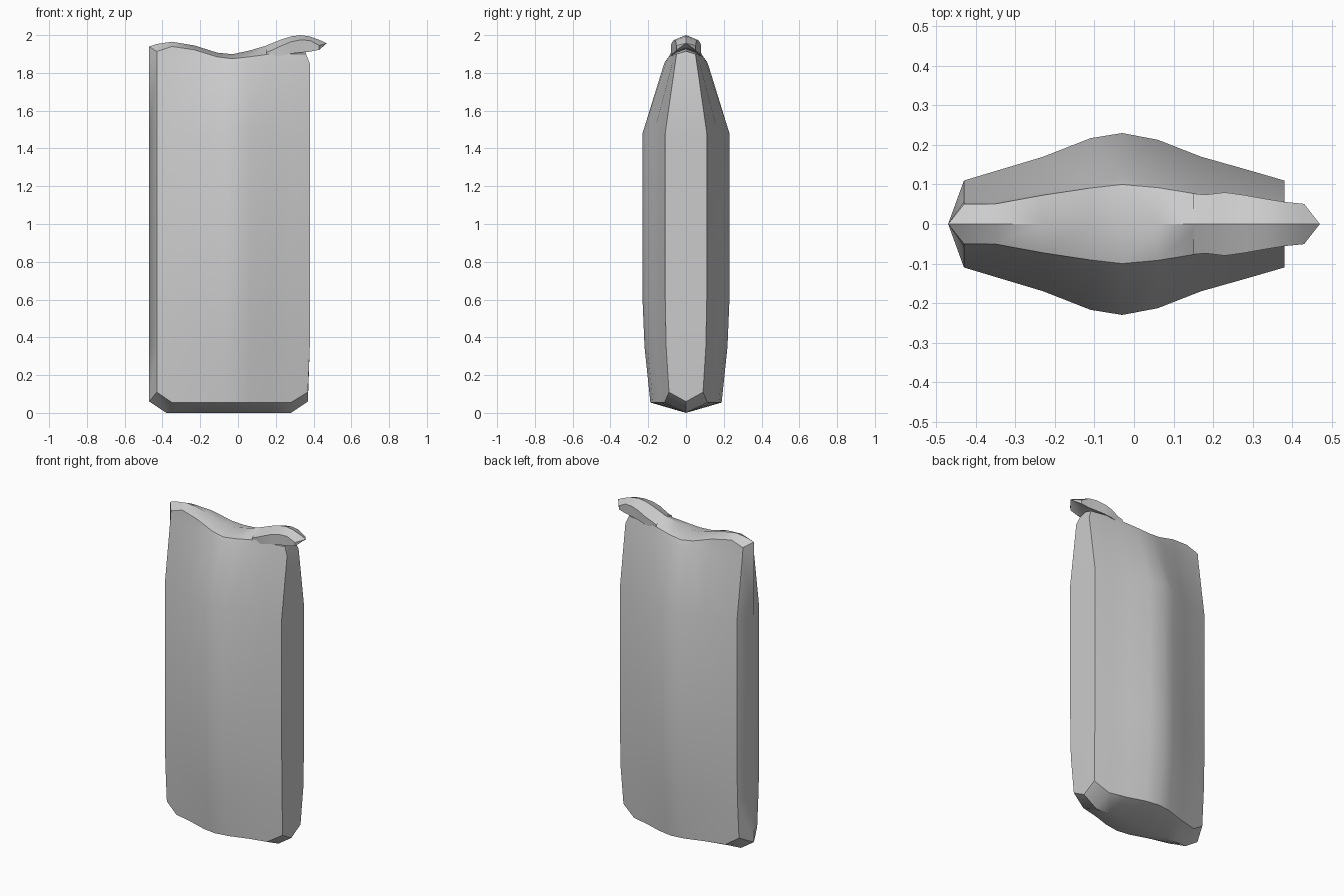
import bpy, bmesh
from math import radians

if "Cube" in bpy.data.objects:
    bpy.data.objects.remove(bpy.data.objects["Cube"])


def half_loft(name, columns, angle=42):
    """Skin a grid of point columns (y <= 0), mirror it across y and weld."""
    bm = bmesh.new()
    for side in (1, -1):
        grid = [[bm.verts.new((x, side * y, z)) for x, y, z in col] for col in columns]
        for a, b in zip(grid, grid[1:]):
            for i in range(len(a) - 1):
                bm.faces.new((a[i], b[i], b[i + 1], a[i + 1]))
    bmesh.ops.remove_doubles(bm, verts=bm.verts, dist=0.0005)
    bmesh.ops.dissolve_degenerate(bm, dist=0.0001, edges=bm.edges)
    bmesh.ops.recalc_face_normals(bm, faces=bm.faces)
    mesh = bpy.data.meshes.new(name)
    bm.to_mesh(mesh)
    bm.free()
    obj = bpy.data.objects.new(name, mesh)
    bpy.context.collection.objects.link(obj)
    bpy.ops.object.select_all(action='DESELECT')
    obj.select_set(True)
    bpy.context.view_layer.objects.active = obj
    bpy.ops.object.shade_smooth_by_angle(angle=radians(angle))
    return obj


# Body stations: x, half thickness, top half thickness, top edge z, ridge z
stations = [
    (-0.43, 0.110, 0.050, 1.913, 1.953),
    (-0.35, 0.134, 0.051, 1.940, 1.965),
    (-0.23, 0.170, 0.073, 1.922, 1.945),
    (-0.11, 0.217, 0.091, 1.885, 1.907),
    (-0.03, 0.230, 0.100, 1.875, 1.899),
    (0.06, 0.213, 0.092, 1.885, 1.918),
    (0.17, 0.170, 0.074, 1.900, 1.950),
    (0.28, 0.139, 0.064, 1.900, 1.940),
    (0.38, 0.110, 0.050, 1.900, 1.915),
]
# Vertical rows: z, thickness scale
rows = [(0.35, 0.955), (0.60, 1.0), (1.48, 1.0)]


def body_column(x, w, wt, zt, zr):
    end = x in (-0.43, 0.38)
    right = x == 0.38
    keel = (min(max(x, -0.38), 0.28), 0, 0)
    low = (x - 0.01 * right, -w * 0.82, 0.11 if end else 0.055)
    wall = [(x, -w * s, z) for z, s in rows]
    shoulder = (x, -(wt + (w - wt) * 0.12), 1.85)
    top_x = x - 0.02 * right
    return [keel, low] + wall + [shoulder, (top_x, -wt, zt), (top_x, 0, zr)]


def end_column(x, low_x, keel_x, top_x, zt, zr):
    return ([(keel_x, 0, 0), (low_x, 0, 0.06)] + [(x, 0, z) for z, s in rows]
            + [(x, 0, 1.85), (top_x, 0, zt), (top_x, 0, zr)])


columns = [end_column(-0.47, -0.47, -0.38, -0.47, 1.94, 1.94)]
columns += [body_column(*s) for s in stations]
columns += [end_column(0.38, 0.37, 0.28, 0.36, 1.90, 1.915)]
half_loft("body", columns)

# Overhanging lip: x, half width, ridge z, edge z, underside z
lip = [
    (0.15, 0.077, 1.946, 1.909, 1.880),
    (0.18, 0.074, 1.957, 1.920, 1.882),
    (0.23, 0.080, 1.977, 1.944, 1.892),
    (0.28, 0.073, 1.993, 1.964, 1.902),
    (0.33, 0.064, 2.000, 1.974, 1.908),
    (0.38, 0.056, 1.993, 1.972, 1.912),
    (0.43, 0.051, 1.975, 1.945, 1.922),
    (0.47, 0.000, 1.957, 1.957, 1.957),
]
lip_columns = [[(x, 0, zr), (x, -w, ze), (x, -w * 0.97, zu), (x, 0, zu + 0.02 * (w > 0))]
               for x, w, zr, ze, zu in lip]
half_loft("lip", lip_columns)
